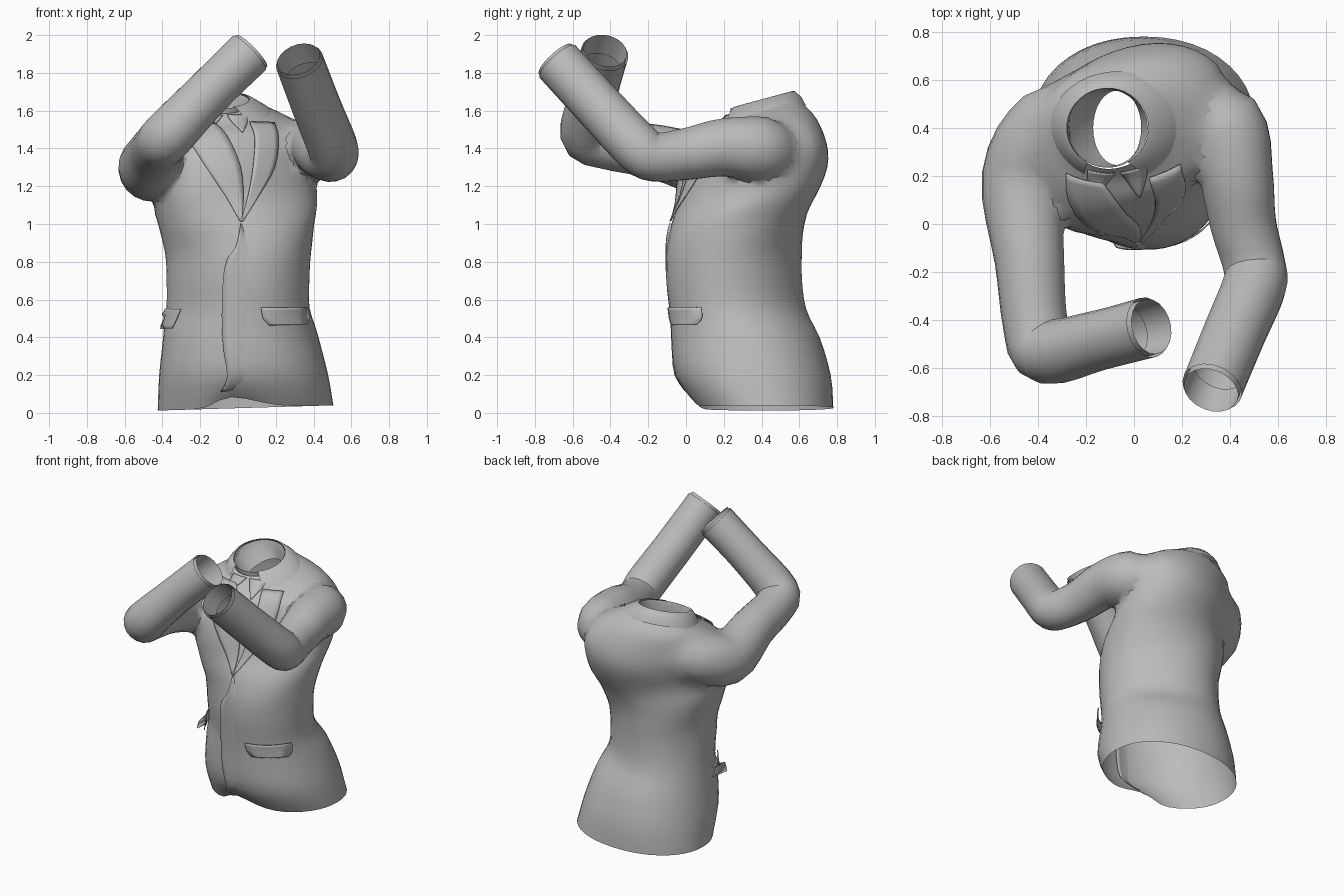
import bpy, bmesh, math
from mathutils import Vector, Matrix
from mathutils.bvhtree import BVHTree

cube = bpy.data.objects.get("Cube")
if cube:
    bpy.data.objects.remove(cube, do_unlink=True)

cloth = bpy.data.materials.new("grey_cloth")
cloth.use_nodes = True
GREY = (0.5, 0.5, 0.5, 1)
cloth.diffuse_color = GREY
cloth.node_tree.nodes["Principled BSDF"].inputs["Base Color"].default_value = GREY


def smooth_rows(rows, steps):
    """Catmull-Rom interpolation through rows of numbers."""
    pad = [rows[0]] + list(rows) + [rows[-1]]
    out = []
    for a, b, c, d in zip(pad, pad[1:], pad[2:], pad[3:]):
        for s in range(steps):
            t = s / steps
            out.append([q + 0.5 * t * (r - p + t * (2*p - 5*q + 4*r - e + t * (3*(q - r) + e - p)))
                        for p, q, r, e in zip(a, b, c, d)])
    return out + [list(rows[-1])]


def middle(ring):
    return sum((Vector(p) for p in ring), Vector()) / len(ring)


def activate(obj):
    bpy.ops.object.select_all(action='DESELECT')
    obj.select_set(True)
    bpy.context.view_layer.objects.active = obj


def shade(obj, angle):
    activate(obj)
    bpy.ops.object.shade_smooth_by_angle(angle=math.radians(angle))


def loft(name, rings, closed=True, capped=False):
    """Skin a list of equal-length point rings, with fan caps if asked."""
    bm = bmesh.new()
    loops = [[bm.verts.new(p) for p in ring] for ring in rings]
    n = len(loops[0])
    for a, b in zip(loops, loops[1:]):
        for i in range(n if closed else n - 1):
            j = (i + 1) % n
            bm.faces.new((a[i], a[j], b[j], b[i]))
    if capped:
        for k in (0, -1):
            hub = bm.verts.new(middle(rings[k]))
            for i in range(n):
                bm.faces.new((loops[k][i], loops[k][(i + 1) % n], hub))
        bmesh.ops.recalc_face_normals(bm, faces=bm.faces)
    mesh = bpy.data.meshes.new(name)
    bm.to_mesh(mesh)
    bm.free()
    obj = bpy.data.objects.new(name, mesh)
    bpy.context.collection.objects.link(obj)
    mesh.materials.append(cloth)
    shade(obj, 50)
    return obj


def tree_of(obj):
    return BVHTree.FromPolygons([v.co for v in obj.data.vertices],
                                [p.vertices for p in obj.data.polygons])


def body_ring(z, cx, cy, rx, ry, turn, tilt, n=44):
    """Rounded cross-section, turned about z and tilted up towards the back."""
    ring = []
    for i in range(n):
        a = 2 * math.pi * i / n - turn
        c, s = math.cos(a), math.sin(a)
        x = rx * math.copysign(abs(c) ** 0.94, c)
        y = ry * math.copysign(abs(s) ** 0.94, s)
        p = Matrix.Rotation(turn, 3, 'Z') @ Vector((x, y, 0))
        ring.append(Vector((cx + p.x, cy + p.y, z + tilt * p.y)))
    return ring


# Torso: z, centre x, centre y, half width, half depth, turn, tilt
BODY = [
    (0.025, 0.04, 0.41, 0.465, 0.37, 0.0, 0.0),
    (0.20, 0.03, 0.355, 0.447, 0.41, -0.1, 0.0),
    (0.40, 0.015, 0.315, 0.41, 0.385, -0.35, 0.0),
    (0.55, 0.0, 0.275, 0.39, 0.337, -0.6, 0.0),
    (0.70, 0.0, 0.255, 0.388, 0.335, -0.6, 0.0),
    (0.85, 0.0, 0.255, 0.393, 0.34, -0.5, 0.0),
    (1.00, -0.01, 0.275, 0.413, 0.352, 0.0, 0.0),
    (1.15, -0.02, 0.32, 0.455, 0.335, 0.45, 0.0),
    (1.30, -0.03, 0.365, 0.475, 0.34, 0.5, 0.0),
    (1.42, -0.03, 0.39, 0.465, 0.322, 0.4, 0.03),
    (1.52, -0.04, 0.40, 0.385, 0.282, 0.25, 0.12),
    (1.59, -0.07, 0.40, 0.26, 0.21, 0.2, 0.25),
    (1.64, -0.10, 0.40, 0.17, 0.17, 0.2, 0.33),
]
body_rings = [body_ring(*row) for row in smooth_rows(BODY, 3)]
for k, fade in enumerate((1, 0.6, 0.25)):
    for p in body_rings[k]:
        p.z += 0.03 * p.x * fade
        if p.y < 0.35:
            spread = 0.09 if p.x < -0.05 else 0.2
            p.z += 0.06 * fade * math.exp(-((p.x + 0.05) / spread) ** 2)
jacket = loft("jacket", body_rings, capped=True)
surface = tree_of(jacket)
openings = [middle(body_rings[0]), middle(body_rings[-1])]


def on_front(x, z, lift):
    """Point on the front of the torso, pushed out along the normal."""
    hit, normal, _, _ = surface.ray_cast(Vector((x, -2, z)), Vector((0, 1, 0)))
    if hit is None:
        hit, normal, _, _ = surface.find_nearest(Vector((x, 0.1, z)))
        return Vector((x, hit.y - lift, z))
    return hit + normal * lift


def front_plate(name, rows, lift_a, lift_b, cols=5, steps=3):
    """Thin cloth plate lying on the front; rows are (z, edge a, edge b)."""
    grid = []
    for z, a, b in smooth_rows(rows, steps):
        grid.append([on_front(a + (b - a) * i / cols, z, lift_a + (lift_b - lift_a) * i / cols)
                     for i in range(cols + 1)])
    obj = loft(name, grid, closed=False)
    mod = obj.modifiers.new("thickness", 'SOLIDIFY')
    mod.thickness = 0.005
    mod.offset = 0


# Overlapping front edge, lapels and pocket flaps
front_plate("front_overlap", [(1.0, 0.015, 0.02), (0.88, -0.01, 0.08), (0.76, -0.07, 0.1),
            (0.4, -0.08, 0.1), (0.2, -0.055, 0.08), (0.12, -0.09, 0.0)], 0.012, -0.01)
front_plate("right_lapel", [(1.53, -0.28, -0.13), (1.46, -0.27, -0.06), (1.3, -0.17, 0.01),
            (1.15, -0.07, 0.025), (1.01, 0.01, 0.02)], 0.01, 0.013)
front_plate("left_lapel", [(1.53, 0.19, 0.06), (1.45, 0.21, 0.085), (1.3, 0.19, 0.075),
            (1.15, 0.11, 0.05), (1.01, 0.025, 0.015)], 0.01, 0.013)
front_plate("left_pocket_flap", [(0.56, 0.12, 0.345), (0.5, 0.13, 0.35), (0.465, 0.16, 0.34)],
            0.015, 0.03)
front_plate("right_pocket_flap", [(0.55, -0.365, -0.29), (0.5, -0.39, -0.31),
            (0.445, -0.41, -0.335)], 0.02, 0.016)

# Shirt collar points
for name, mid, side in (("right_collar_point", -0.08, -1), ("left_collar_point", -0.06, 1)):
    front_plate(name, [(1.57, mid, mid + side * 0.11), (1.53, mid + side * 0.03, mid + side * 0.11),
                       (1.48, mid + side * 0.08, mid + side * 0.085)], 0.01, 0.01, 3)


def neck_rings(rows, start, sweep):
    """Rings round the neck, higher at the back; rows are (z, centre x, rx, ry)."""
    rings = []
    for z, cx, rx, ry in rows:
        ring = []
        for i in range(32):
            a = math.radians(start + sweep * i / 32)
            y = ry * math.sin(a)
            ring.append((cx + rx * math.cos(a), 0.40 + y, z + 0.27 * y))
        rings.append(ring)
    return rings


# Folded jacket collar, open at the front, and the shirt neck inside it
loft("jacket_collar", neck_rings([(1.565, -0.07, 0.28, 0.235), (1.61, -0.085, 0.245, 0.215),
     (1.655, -0.105, 0.19, 0.178), (1.66, -0.11, 0.17, 0.165)], -60, 310), closed=False)
loft("shirt_neck", neck_rings([(1.655, -0.11, 0.168, 0.166), (1.62, -0.11, 0.155, 0.16),
     (1.54, -0.07, 0.10, 0.155)], 0, 360))


def tube_rings(path, n=20):
    """Circles carried along a path of (x, y, z, radius) without twisting."""
    pts = [Vector(p[:3]) for p in path]
    tangent = (pts[1] - pts[0]).normalized()
    u = tangent.orthogonal().normalized()
    rings = []
    for i, p in enumerate(pts):
        new = (pts[min(i + 1, len(pts) - 1)] - pts[max(i - 1, 0)]).normalized()
        u = tangent.rotation_difference(new) @ u
        tangent = new
        v = tangent.cross(u)
        rings.append([p + path[i][3] * (u * math.cos(2 * math.pi * k / n)
                      + v * math.sin(2 * math.pi * k / n)) for k in range(n)])
    return rings


# Sleeves bent at the elbow, joined to the torso, with a shirt cuff in each end
SLEEVES = {
    "left": [(0.20, 0.48, 1.39, 0.13), (0.37, 0.41, 1.395, 0.172), (0.425, 0.2, 1.405, 0.155),
             (0.455, 0.0, 1.37, 0.138), (0.50, -0.17, 1.355, 0.13), (0.50, -0.26, 1.41, 0.133),
             (0.42, -0.45, 1.61, 0.13), (0.325, -0.68, 1.86, 0.128)],
    "right": [(-0.13, 0.50, 1.38, 0.15), (-0.34, 0.40, 1.365, 0.178), (-0.46, 0.19, 1.295, 0.175),
              (-0.435, -0.15, 1.38, 0.145), (-0.41, -0.42, 1.425, 0.135),
              (-0.36, -0.53, 1.48, 0.137), (-0.15, -0.485, 1.70, 0.125),
              (0.06, -0.43, 1.905, 0.127)],
}
sleeve_trees = []
for side, path in SLEEVES.items():
    rings = tube_rings(smooth_rows(path, 4))
    sleeve = loft(side + "_sleeve", rings, capped=True)
    sleeve_trees.append(tree_of(sleeve))
    openings.append(middle(rings[-1]))
    activate(jacket)
    join = jacket.modifiers.new("join_" + side, 'BOOLEAN')
    join.operation = 'UNION'
    join.solver = 'EXACT'
    join.object = sleeve
    bpy.ops.object.modifier_apply(modifier=join.name)
    bpy.data.objects.remove(sleeve, do_unlink=True)
    end = Vector(path[-1][:3])
    way = (end - Vector(path[-2][:3])).normalized()
    cuff = [(*(end + way * d), path[-1][3] * k)
            for d, k in ((-0.12, 0.88), (-0.02, 0.92), (0.018, 0.92))]
    loft(side + "_cuff", tube_rings(cuff))

# Open the hem, neck and sleeve ends, then soften the shoulder seams
bm = bmesh.new()
bm.from_mesh(jacket.data)
hubs = [v for v in bm.verts if any((v.co - o).length < 0.002 for o in openings)]
bmesh.ops.delete(bm, geom=hubs, context='VERTS')
bmesh.ops.remove_doubles(bm, verts=bm.verts, dist=0.006)
seam = [v for v in bm.verts if surface.find_nearest(v.co)[3] < 0.045
        and any(t.find_nearest(v.co)[3] < 0.045 for t in sleeve_trees)]
for _ in range(6):
    bmesh.ops.smooth_vert(bm, verts=seam, factor=0.5,
                          use_axis_x=True, use_axis_y=True, use_axis_z=True)
bm.to_mesh(jacket.data)
bm.free()
shade(jacket, 80)
